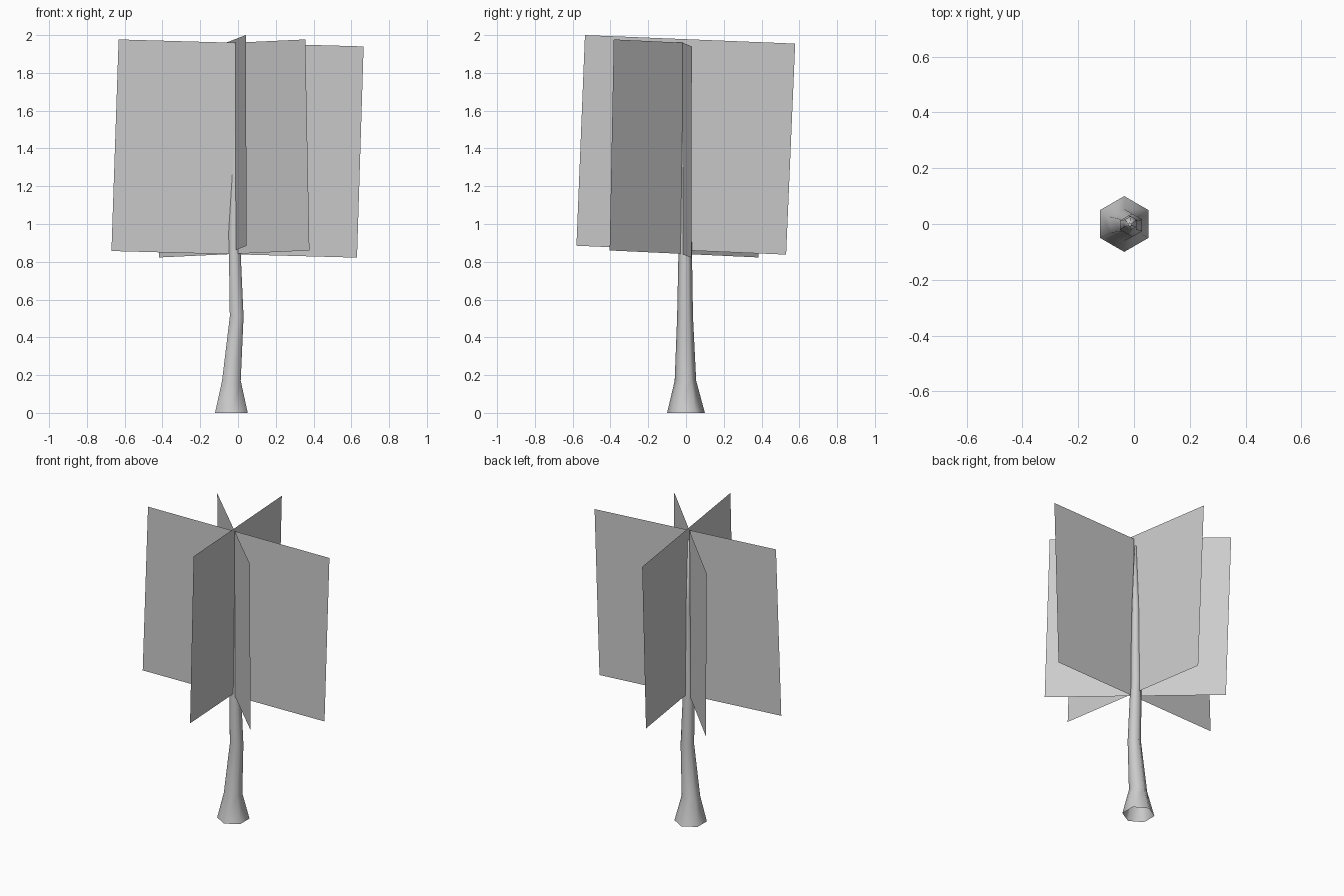
import bpy, bmesh
from math import pi, sin, cos

if "Cube" in bpy.data.objects:
    bpy.data.objects.remove(bpy.data.objects["Cube"])


def add_object(name, bm):
    mesh = bpy.data.meshes.new(name)
    bm.to_mesh(mesh)
    bm.free()
    obj = bpy.data.objects.new(name, mesh)
    bpy.context.collection.objects.link(obj)
    return obj


# Trunk: six-sided tapering tube, open at the base (x, y, z, radius)
rings = [(-0.035, 0.0, 0.0, 0.10), (-0.035, -0.003, 0.17, 0.057),
         (-0.007, -0.005, 0.51, 0.042), (-0.02, -0.004, 0.95, 0.034),
         (-0.012, 0.003, 1.45, 0.025), (-0.015, -0.003, 1.90, 0.007)]
bm = bmesh.new()
loops = []
for x, y, z, r in rings:
    angles = [pi / 2 + i * pi / 3 for i in range(6)]
    loops.append([bm.verts.new((x + r * cos(a), y + r * sin(a), z)) for a in angles])
for low, high in zip(loops, loops[1:]):
    for i in range(6):
        j = (i + 1) % 6
        bm.faces.new((low[i], low[j], high[j], high[i]))
bm.faces.new(loops[-1])
for f in bm.faces:
    f.smooth = True
add_object("trunk", bm)


# Foliage cards: three crossed, slightly tilted upright sheets
def foliage_card(name, corners):
    bm = bmesh.new()
    bm.faces.new([bm.verts.new(c) for c in corners])
    add_object(name, bm)


def on_a(x, z):
    return (x, -0.017 + 0.072 * x, z)


def on_b(y, z):
    return (-0.015 - 0.105 * y, y, z)


def on_c(x, z):
    return (x, -0.030 - 0.99 * x, z)


foliage_card("foliage_wide", [on_a(-0.67, 0.857), on_a(0.63, 0.822),
                              on_a(0.665, 1.94), on_a(-0.632, 1.977)])
foliage_card("foliage_deep", [on_b(-0.58, 0.885), on_b(0.53, 0.838),
                              on_b(0.578, 1.955), on_b(-0.535, 2.0)])
foliage_card("foliage_diagonal", [on_c(-0.417, 0.823), on_c(0.378, 0.86),
                                  on_c(0.356, 1.977), on_c(-0.44, 1.94)])
